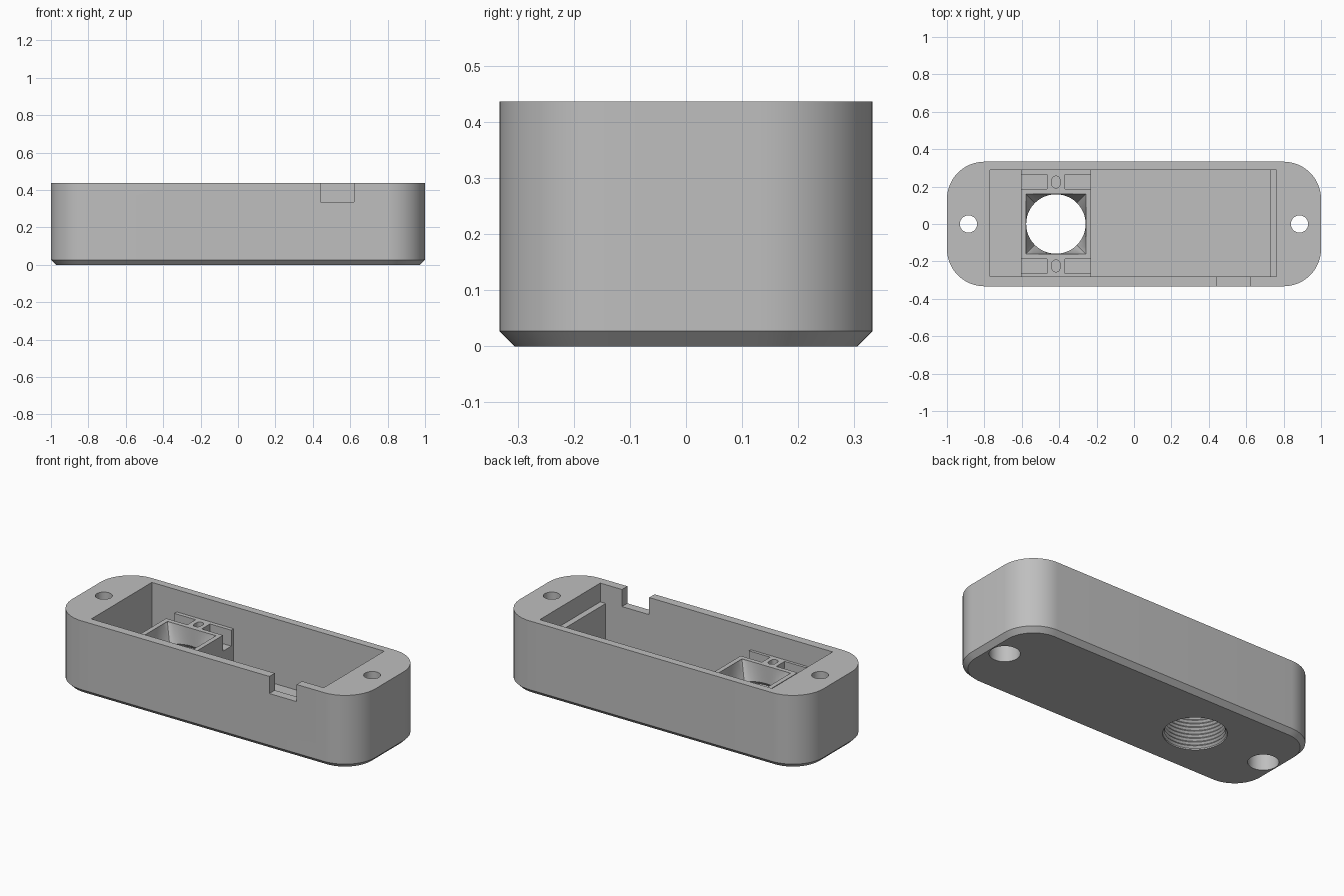
import bpy, bmesh
from math import pi, cos, sin

if "Cube" in bpy.data.objects:
    bpy.data.objects.remove(bpy.data.objects["Cube"])

HEIGHT, FLOOR, CHAMFER = 0.437, 0.05, 0.027
MOUNT_X0, MOUNT_X1, MOUNT_TOP = -0.605, -0.23, 0.305
HOLE_X = (MOUNT_X0 + MOUNT_X1) / 2

grey = bpy.data.materials.new("grey_plastic")
grey.use_nodes = True
grey.diffuse_color = (0.52, 0.52, 0.52, 1)
grey.node_tree.nodes["Principled BSDF"].inputs["Base Color"].default_value = grey.diffuse_color


def loft(name, rings):
    """Closed solid through a stack of rings with equal point counts."""
    bm = bmesh.new()
    loops = [[bm.verts.new(p) for p in ring] for ring in rings]
    for a, b in zip(loops, loops[1:]):
        for i in range(len(a)):
            j = (i + 1) % len(a)
            bm.faces.new((a[i], a[j], b[j], b[i]))
    bm.faces.new(loops[0][::-1])
    bm.faces.new(loops[-1])
    bmesh.ops.recalc_face_normals(bm, faces=bm.faces)
    mesh = bpy.data.meshes.new(name)
    bm.to_mesh(mesh)
    bm.free()
    mesh.materials.append(grey)
    obj = bpy.data.objects.new(name, mesh)
    bpy.context.collection.objects.link(obj)
    return obj


def box(name, x0, x1, y0, y1, z0, z1):
    return loft(name, [[(x0, y0, z), (x1, y0, z), (x1, y1, z), (x0, y1, z)]
                       for z in (z0, z1)])


def rounded(hx, hy, r, z, cx=0, cy=0, steps=16):
    """Rounded rectangle ring."""
    ring = []
    for k, (sx, sy) in enumerate(((1, 1), (-1, 1), (-1, -1), (1, -1))):
        for i in range(steps + 1):
            t = (k + i / steps) * pi / 2
            ring.append((cx + sx * (hx - r) + r * cos(t),
                         cy + sy * (hy - r) + r * sin(t), z))
    return ring


def circle(r, z, cx=0, cy=0, square=False, n=48):
    """Circle ring, or a square ring with matching points."""
    ring = []
    for i in range(n):
        c, s = cos(2 * pi * i / n), sin(2 * pi * i / n)
        k = r / max(abs(c), abs(s)) if square else r
        ring.append((cx + k * c, cy + k * s, z))
    return ring


def combine(body, tool, operation="DIFFERENCE"):
    mod = body.modifiers.new(tool.name, "BOOLEAN")
    mod.operation, mod.object, mod.solver = operation, tool, "EXACT"
    bpy.context.view_layer.objects.active = body
    bpy.ops.object.modifier_apply(modifier=mod.name)
    bpy.data.objects.remove(tool)


# Outer shell with rounded ends and a chamfered base
shell = loft("enclosure", [
    rounded(1 - CHAMFER, 0.333 - CHAMFER, 0.2 - CHAMFER, 0),
    rounded(1, 0.333, 0.2, CHAMFER),
    rounded(1, 0.333, 0.2, HEIGHT)])

# Main cavity, cable notch in the front wall
combine(shell, box("cavity", -0.77, 0.763, -0.282, 0.288, FLOOR, 0.6))
combine(shell, box("cable_notch", 0.44, 0.62, -0.4, -0.2, 0.335, 0.6))

# Ledge along the end wall, sensor mount across the cavity
combine(shell, box("end_ledge", 0.727, 0.78, -0.295, 0.3, 0.04, 0.325), "UNION")
combine(shell, box("sensor_mount", MOUNT_X0, MOUNT_X1, -0.295, 0.3, 0.04, MOUNT_TOP), "UNION")

# Open pockets and slotted screw posts on both sides of the mount
for side in (1, -1):
    y0, y1 = sorted((side * 0.187, side * 0.265))
    combine(shell, box("pocket_a", MOUNT_X0 - 0.02, -0.465, y0, y1, 0.21, 0.33))
    combine(shell, box("pocket_b", -0.37, MOUNT_X1 + 0.02, y0, y1, 0.21, 0.33))
    combine(shell, loft("slot", [rounded(0.022, 0.032, 0.0215, z, HOLE_X, side * 0.224, 6)
                                 for z in (0.12, 0.33)]))

# Threaded round opening that widens into a square funnel
rings = [circle(0.17, -0.02, HOLE_X)]
for i in range(17):
    rings.append(circle(0.17 if i % 2 == 0 else 0.16, 0.008 + 0.011 * i, HOLE_X))
rings += [circle(0.159, 0.2, HOLE_X),
          circle(0.16, MOUNT_TOP - 0.005, HOLE_X, square=True),
          circle(0.16, MOUNT_TOP + 0.03, HOLE_X, square=True)]
combine(shell, loft("threaded_funnel", rings))

# Counterbored screw holes at both ends
for x in (-0.885, 0.885):
    combine(shell, loft("screw_hole", [circle(0.082, -0.02, x), circle(0.082, 0.25, x),
                                       circle(0.046, 0.2501, x), circle(0.046, 0.5, x)]))

bpy.ops.object.select_all(action="DESELECT")
shell.select_set(True)
bpy.context.view_layer.objects.active = shell
bpy.ops.object.shade_smooth_by_angle(angle=pi / 7)
